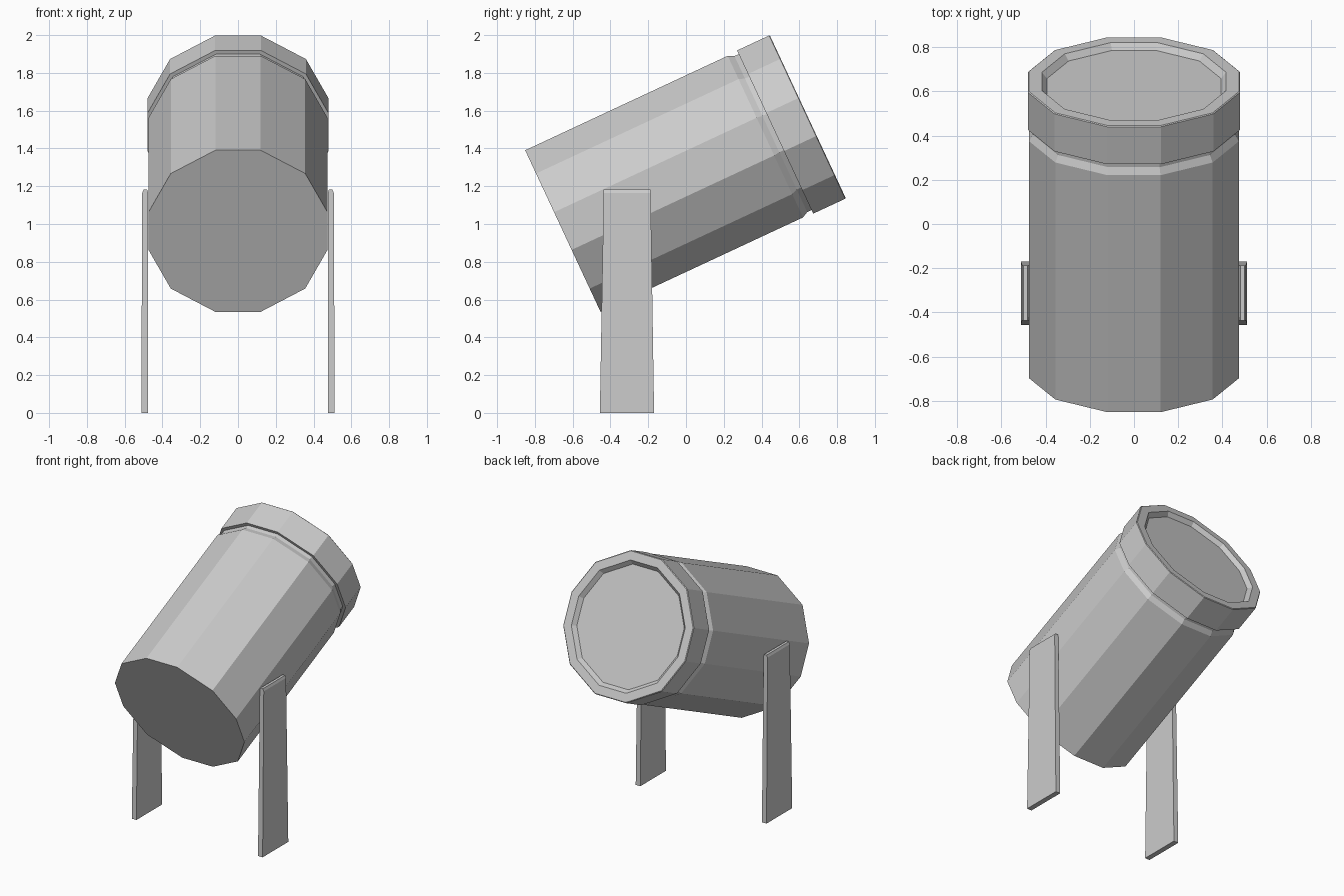
import bpy, bmesh, math

if "Cube" in bpy.data.objects:
    bpy.data.objects.remove(bpy.data.objects["Cube"])

# One quarter of the twelve-sided cross-section
QUARTER = [(0.12, 0.472), (0.356, 0.336), (0.474, 0.11)]
SECTION = (QUARTER + [(x, -y) for x, y in reversed(QUARTER)]
           + [(-x, -y) for x, y in QUARTER] + [(-x, y) for x, y in reversed(QUARTER)])
TILT = math.radians(25)
AXIS_HEIGHT = 1.148


def make_object(name, bm):
    bmesh.ops.recalc_face_normals(bm, faces=bm.faces)
    mesh = bpy.data.meshes.new(name)
    bm.to_mesh(mesh)
    bm.free()
    obj = bpy.data.objects.new(name, mesh)
    bpy.context.collection.objects.link(obj)
    return obj


def loft(name, rings, cap_start=False, cap_end=False):
    """Skin scaled copies of the section; rings are (distance along axis, scale)."""
    bm = bmesh.new()
    loops = [[bm.verts.new((x * s, y * s, a)) for x, y in SECTION] for a, s in rings]
    n = len(SECTION)
    for lo, hi in zip(loops, loops[1:]):
        for i in range(n):
            j = (i + 1) % n
            bm.faces.new((lo[i], lo[j], hi[j], hi[i]))
    if cap_start:
        bm.faces.new(loops[0])
    if cap_end:
        bm.faces.new(loops[-1])
    obj = make_object(name, bm)
    # recalc may flip open shells: point the outer wall away from the axis
    wall = max(obj.data.polygons, key=lambda p: p.center.xy.length)
    if wall.normal.xy.dot(wall.center.xy) < 0:
        obj.data.flip_normals()
    obj.rotation_euler.x = TILT - math.pi / 2
    obj.location = (0, -AXIS_HEIGHT * math.sin(TILT), AXIS_HEIGHT * math.cos(TILT))
    return obj


# Tilted drum with a closed lower end and a narrowed neck
loft("drum_body", [(-0.184, 1), (0.999, 1), (1.031, 0.965), (1.056, 0.965)], cap_start=True)

# Lid with a flat rim and a shallow recessed top
loft("drum_lid", [(1.056, 0.965), (1.056, 1.01), (1.243, 1.01), (1.247, 1.0),
                  (1.247, 0.88), (1.219, 0.83)], cap_end=True)


def leg(name, side):
    """Flat plank tapering upwards; levels are (z, y front, y back, x inner, x outer)."""
    levels = [(0, -0.456, -0.169, 0.476, 0.512),
              (1.165, -0.436, -0.187, 0.476, 0.507),
              (1.182, -0.436, -0.187, 0.481, 0.500)]
    bm = bmesh.new()
    loops = [[bm.verts.new((side * x, y, z)) for x, y in
              ((xi, y0), (xo, y0), (xo, y1), (xi, y1))] for z, y0, y1, xi, xo in levels]
    for lo, hi in zip(loops, loops[1:]):
        for i in range(4):
            j = (i + 1) % 4
            bm.faces.new((lo[i], lo[j], hi[j], hi[i]))
    bm.faces.new(loops[0])
    bm.faces.new(loops[-1])
    make_object(name, bm)


# Pair of support legs
leg("right_leg", 1)
leg("left_leg", -1)
